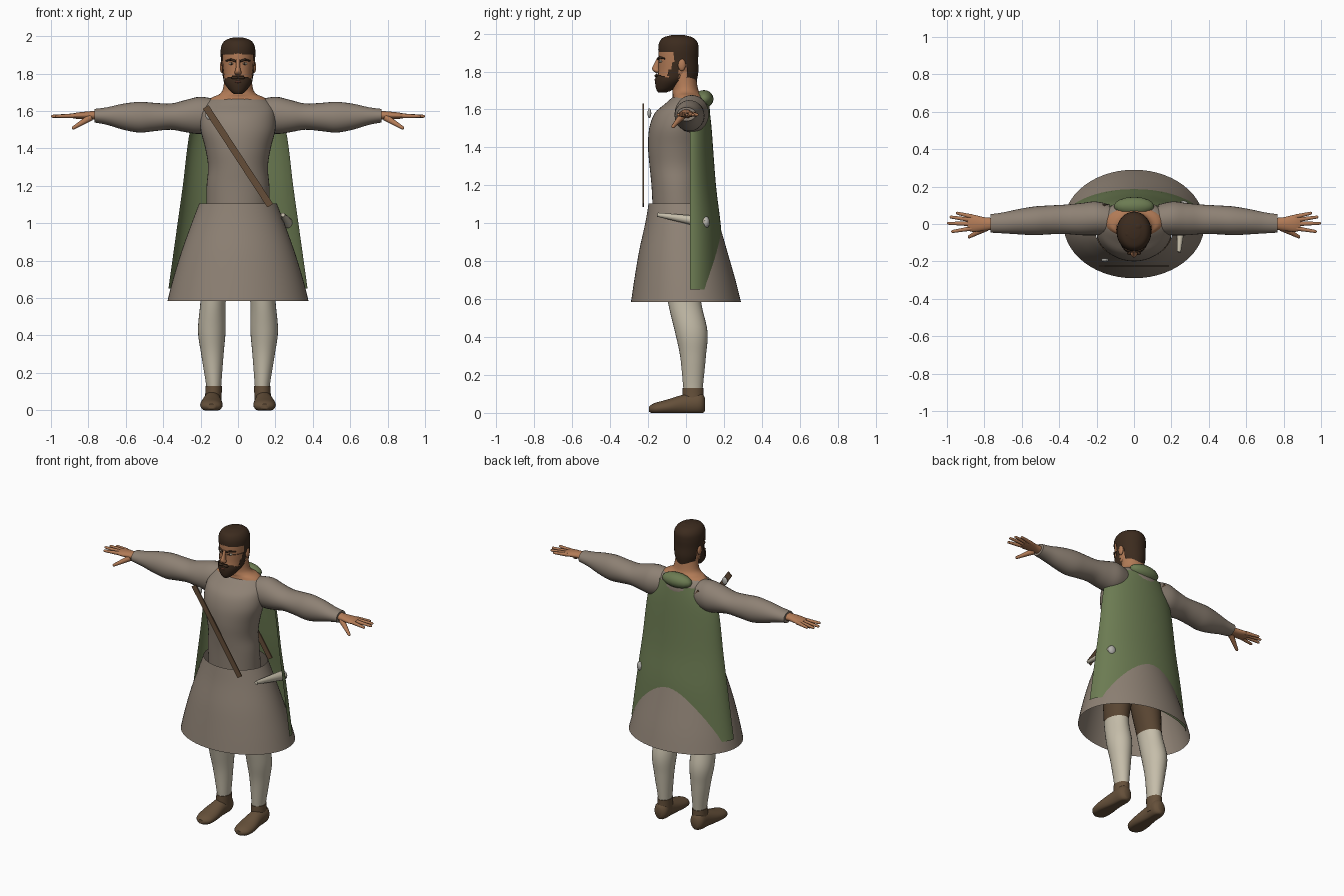
import bpy, bmesh, math, random
from mathutils import Vector, Matrix

cube = bpy.data.objects.get("Cube")
if cube:
    bpy.data.objects.remove(cube)
random.seed(4)


def material(name, r, g, b):
    m = bpy.data.materials.new(name)
    m.use_nodes = True
    m.diffuse_color = (r, g, b, 1)
    bsdf = next(n for n in m.node_tree.nodes if n.type == 'BSDF_PRINCIPLED')
    bsdf.inputs["Base Color"].default_value = (r, g, b, 1)
    bsdf.inputs["Roughness"].default_value = 0.8
    return m


TUNIC = material("taupe_cloth", .27, .22, .175)
GREEN = material("green_cloth", .15, .20, .085)
SKIN = material("skin", .45, .20, .095)
HAIR = material("dark_hair", .045, .024, .013)
SOCK = material("cream_wool", .56, .51, .40)
SHOE = material("shoe_leather", .13, .08, .042)
TROUSER = material("trouser_brown", .10, .06, .032)
STRAP = material("strap_leather", .13, .075, .04)
METAL = material("pale_metal", .45, .44, .41)
LIP = material("lip", .26, .09, .055)


def finish(name, bm, mats, mirror=False, rule=None):
    """Turn a bmesh into a smooth-shaded object."""
    mats = mats if isinstance(mats, list) else [mats]
    if rule:
        for f in bm.faces:
            f.material_index = rule(f.calc_center_median())
    me = bpy.data.meshes.new(name)
    bm.to_mesh(me)
    bm.free()
    ob = bpy.data.objects.new(name, me)
    bpy.context.collection.objects.link(ob)
    for m in mats:
        me.materials.append(m)
    bpy.ops.object.select_all(action='DESELECT')
    ob.select_set(True)
    bpy.context.view_layer.objects.active = ob
    bpy.ops.object.shade_smooth_by_angle(angle=math.radians(50))
    if mirror:
        ob.modifiers.new("Mirror", 'MIRROR').use_mirror_merge = False
    return ob


def spline(rows, sub):
    """Smooth interpolation through rows of numbers."""
    out = []
    for i in range(len(rows) - 1):
        p = [rows[max(0, min(len(rows) - 1, i + k))] for k in (-1, 0, 1, 2)]
        for s in range(sub):
            t = s / sub
            out.append([b + .5 * t * (c - a + t * (2*a - 5*b + 4*c - d + t * (3*(b - c) + d - a)))
                        for a, b, c, d in zip(*p)])
    return out + [list(rows[-1])]


def loft(name, axis, rows, mats, sides=28, sub=4, caps=True, keep=None, mirror=False, rule=None):
    """Elliptical sections along an axis: (position, centre 1, centre 2, radius 1, radius 2)."""
    bm = bmesh.new()
    rings = []
    for t, c1, c2, r1, r2 in spline(rows, sub):
        ring = []
        for k in range(sides):
            a = 2 * math.pi * k / sides
            u, v = c1 + r1 * math.cos(a), c2 + r2 * math.sin(a)
            x, y, z = {'X': (t, u, v), 'Y': (u, t, v), 'Z': (u, v, t)}[axis]
            ring.append(bm.verts.new((x, y, max(z, 0))))
        rings.append(ring)
    for a, b in zip(rings, rings[1:]):
        for k in range(sides):
            j = (k + 1) % sides
            bm.faces.new((a[k], a[j], b[j], b[k]))
    if caps:
        bm.faces.new(rings[0])
        bm.faces.new(rings[-1])
    bmesh.ops.recalc_face_normals(bm, faces=bm.faces)
    if keep:
        gone = [f for f in bm.faces if not keep(f.calc_center_median())]
        bmesh.ops.delete(bm, geom=gone, context='FACES')
    return finish(name, bm, mats, mirror, rule)


def blobs(name, items, mat, mirror=False):
    bm = bmesh.new()
    for loc, size in items:
        m = Matrix.Translation(loc) @ Matrix.Diagonal((*size, 1))
        bmesh.ops.create_uvsphere(bm, u_segments=16, v_segments=10, radius=1, matrix=m)
    return finish(name, bm, mat, mirror)


def rod(name, p, q, r1, r2, mat, mirror=False, round_end=False):
    """Tapered rod from p to q, with an optional rounded tip."""
    bm = bmesh.new()
    p, q = Vector(p), Vector(q)
    m = Matrix.Translation((p + q) / 2) @ (q - p).to_track_quat('Z', 'Y').to_matrix().to_4x4()
    bmesh.ops.create_cone(bm, cap_ends=True, segments=14, radius1=r1, radius2=r2,
                          depth=(q - p).length, matrix=m)
    if round_end:
        bmesh.ops.create_uvsphere(bm, u_segments=14, v_segments=8, radius=r2,
                                  matrix=Matrix.Translation(q))
    return finish(name, bm, mat, mirror)


# Tunic: body, sleeves and flared skirt
loft("tunic_body", 'Z', [(1.06, 0, -.035, .17, .14), (1.2, 0, -.045, .168, .137),
     (1.3, 0, -.05, .16, .142), (1.4, 0, -.05, .175, .15), (1.5, 0, -.042, .2, .152),
     (1.58, 0, -.02, .2, .145), (1.63, 0, .005, .185, .115), (1.668, 0, .015, .14, .08),
     (1.68, 0, .015, .08, .05)], TUNIC, sides=40)
loft("sleeve", 'X', [(.1, .02, 1.58, .075, .08), (.2, .03, 1.577, .09, .099),
     (.28, .026, 1.573, .086, .086), (.36, .025, 1.57, .079, .07), (.45, .022, 1.568, .077, .076),
     (.53, .017, 1.567, .077, .082), (.62, .012, 1.57, .067, .068), (.7, .006, 1.573, .056, .047),
     (.768, .003, 1.575, .049, .036)], TUNIC, mirror=True)
loft("skirt", 'Z', [(1.105, 0, -.025, .208, .172), (1.0, 0, -.02, .248, .195),
     (.85, 0, -.015, .302, .233), (.7, 0, -.006, .348, .267), (.585, 0, 0, .377, .29)],
     TUNIC, sides=56, caps=False)

# Hands
loft("palm", 'X', [(.74, .002, 1.577, .03, .025), (.8, 0, 1.577, .036, .021),
     (.86, .004, 1.575, .046, .017), (.89, .006, 1.574, .04, .011)], SKIN, mirror=True)
for finger, y, tip_x, tip_y in (("little", .038, .945, .058), ("ring", .02, .978, .037),
                                ("middle", 0, .992, .004), ("index", -.022, .97, -.04)):
    rod(finger + "_finger", (.86, y, 1.575), (tip_x, tip_y, 1.572), .013, .008, SKIN, True, True)
rod("thumb", (.79, -.02, 1.565), (.88, -.068, 1.51), .019, .009, SKIN, True, True)

# Legs: trousers above, stockings below, then shoes
loft("leg", 'Z', [(.08, .13, .037, .038, .045), (.14, .13, .037, .041, .052),
     (.3, .137, .037, .06, .068), (.43, .14, .027, .074, .086), (.6, .132, -.01, .068, .088),
     (.8, .11, -.02, .09, .1), (1.0, .09, -.03, .09, .11)], [SOCK, TROUSER],
     sub=6, mirror=True, rule=lambda c: int(c.z > .6))
loft("shoe", 'Y', [(.1, .135, .045, .022, .035), (.075, .135, .05, .046, .058),
     (0, .138, .045, .048, .055), (-.1, .142, .03, .06, .04), (-.165, .142, .022, .052, .03),
     (-.195, .142, .02, .02, .014)], SHOE, mirror=True)
loft("shoe_cuff", 'Z', [(.03, .134, .04, .046, .056), (.09, .131, .037, .044, .055),
     (.13, .13, .037, .044, .055)], SHOE, mirror=True)

# Neck and head
loft("neck", 'Z', [(1.655, 0, .012, .16, .085), (1.675, 0, .01, .135, .08),
     (1.69, 0, 0, .1, .072), (1.72, 0, -.005, .08, .066), (1.8, 0, -.015, .07, .065)], SKIN)
loft("head", 'Z', [(1.695, 0, -.11, .02, .025), (1.72, 0, -.1, .05, .052),
     (1.76, 0, -.07, .07, .08), (1.8, 0, -.05, .077, .096), (1.86, 0, -.045, .083, .1),
     (1.92, 0, -.045, .084, .1), (1.96, 0, -.045, .07, .085), (1.985, 0, -.045, .03, .04)], SKIN)
loft("nose", 'Z', [(1.793, 0, -.15, .012, .01), (1.805, 0, -.155, .019, .02),
     (1.82, 0, -.158, .014, .021), (1.845, 0, -.15, .01, .016), (1.875, 0, -.14, .01, .012)],
     SKIN, sides=14)
blobs("ear", [((.086, -.022, 1.835), (.011, .02, .032))], SKIN, True)
blobs("eye", [((.034, -.132, 1.853), (.015, .009, .007))], SOCK, True)
blobs("iris", [((.034, -.139, 1.853), (.006, .004, .006))], HAIR, True)
rod("brow_inner", (.012, -.147, 1.866), (.038, -.14, 1.875), .006, .006, HAIR, True)
rod("brow_outer", (.038, -.14, 1.875), (.064, -.112, 1.868), .006, .004, HAIR, True)


def in_hair(c):
    return c.z > 1.9 or c.y > 0 or (c.y > -.065 and c.z > 1.845)


def in_beard(c):
    cheek = 1.79 - .4 * max(0, abs(c.x) - .025)
    side = 1.85 if c.y > -.075 else 1.81 if c.y > -.095 else 0
    return c.y < -.035 and c.z < max(cheek, side)


# Hair and beard shells
loft("hair", 'Z', [(1.745, 0, -.03, .07, .086), (1.8, 0, -.033, .086, .098),
     (1.86, 0, -.036, .09, .1), (1.91, 0, -.04, .093, .106), (1.95, 0, -.04, .088, .102),
     (1.978, 0, -.042, .068, .08), (1.992, 0, -.042, .03, .035)], HAIR, sides=48, sub=6, keep=in_hair)
loft("beard", 'Z', [(1.69, 0, -.125, .02, .022), (1.71, 0, -.108, .045, .05),
     (1.75, 0, -.08, .073, .083), (1.79, 0, -.056, .082, .102), (1.85, 0, -.045, .087, .104)],
     HAIR, sides=48, sub=6, keep=in_beard)
blobs("lower_lip", [((0, -.158, 1.756), (.018, .009, .006))], LIP)
blobs("moustache", [((.017, -.155, 1.778), (.021, .012, .008))], HAIR, True)
tufts = []
for i in range(22):
    a, ring = i * 2.4, .35 + .6 * i / 22
    tufts.append(((.072 * ring * math.cos(a), -.045 + .085 * ring * math.sin(a),
                   1.978 - .06 * ring ** 3 + random.uniform(-.006, .003)),
                  (random.uniform(.02, .032), .026, .018)))
blobs("hair_tufts", tufts, HAIR)

# Cape: an arched sheet hanging from the shoulders, with a folded hood
bm = bmesh.new()
steps, rows = 40, []
for z, half, back in spline([(1.63, .19, .12), (1.5, .255, .135), (1.2, .295, .158),
                             (.95, .33, .187), (.65, .372, .2)], 6):
    rows.append([bm.verts.new((half * math.cos(math.pi * k / steps),
                               .02 + (back - .02) * math.sin(math.pi * k / steps), z))
                 for k in range(steps + 1)])
for a, b in zip(rows, rows[1:]):
    for k in range(steps):
        bm.faces.new((a[k], b[k], b[k + 1], a[k + 1]))
finish("cape", bm, GREEN)
blobs("folded_hood", [((0, .095, 1.655), (.108, .05, .047))], GREEN)

# Diagonal shoulder strap, front and back
for side, y in (("front", -.225), ("back", .1)):
    bm = bmesh.new()
    lean = math.atan2(-.34, .52)
    bmesh.ops.create_cube(bm, size=1, matrix=Matrix.Translation((0, y, 1.358))
                          @ Matrix.Rotation(lean, 4, 'Y') @ Matrix.Diagonal((.036, .007, .63, 1)))
    finish(side + "_strap", bm, STRAP)
blobs("shoulder_brooch", [((-.155, -.193, 1.58), (.02, .01, .026))], METAL)

# Drinking horn at the left hip
rod("horn", (.24, -.15, 1.045), (.262, .1, 1.005), .011, .03, SOCK)
blobs("horn_mouth", [((.264, .105, 1.005), (.028, .02, .031))], METAL)
